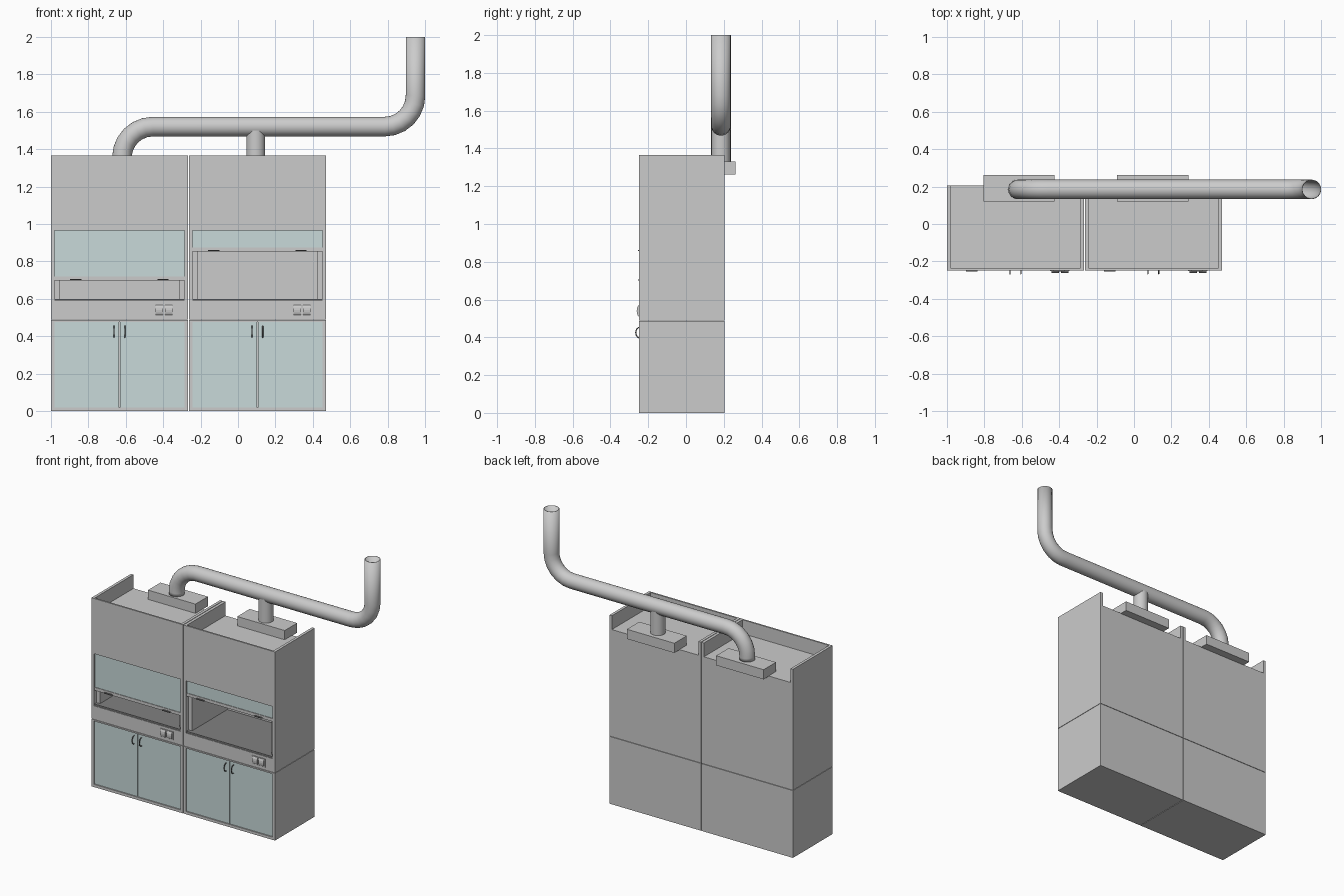
import bpy, bmesh
from math import sin, cos, pi
from mathutils import Vector

if "Cube" in bpy.data.objects:
    bpy.data.objects.remove(bpy.data.objects["Cube"])


def material(name, color):
    m = bpy.data.materials.new(name)
    m.diffuse_color = color
    m.use_nodes = True
    m.node_tree.nodes["Principled BSDF"].inputs["Base Color"].default_value = m.diffuse_color
    return m


GLASS = material("pale_glass", (0.58, 0.70, 0.70, 1))
DARK = material("dark_worktop", (0.22, 0.22, 0.22, 1))
METAL = material("dark_handle", (0.18, 0.18, 0.18, 1))


def finish(name, bm, mat=None, smooth=False):
    bmesh.ops.recalc_face_normals(bm, faces=bm.faces)
    me = bpy.data.meshes.new(name)
    bm.to_mesh(me)
    bm.free()
    ob = bpy.data.objects.new(name, me)
    bpy.context.collection.objects.link(ob)
    if mat:
        me.materials.append(mat)
    if smooth:
        bpy.ops.object.select_all(action='DESELECT')
        ob.select_set(True)
        bpy.context.view_layer.objects.active = ob
        bpy.ops.object.shade_smooth_by_angle(angle=0.6)
    return ob


def boxes(name, specs, mat=None):
    """One object from boxes given as x0, x1, y0, y1, z0, z1."""
    bm = bmesh.new()
    for x0, x1, y0, y1, z0, z1 in specs:
        vs = bmesh.ops.create_cube(bm, size=1)["verts"]
        for v in vs:
            v.co = Vector(((x0 + x1) / 2 + v.co.x * (x1 - x0),
                           (y0 + y1) / 2 + v.co.y * (y1 - y0),
                           (z0 + z1) / 2 + v.co.z * (z1 - z0)))
    return finish(name, bm, mat)


def tube(name, path, r, side, n=24, capped=False, mat=None):
    """Sweep a circle along a planar path; side is the plane normal."""
    bm = bmesh.new()
    path = [Vector(p) for p in path]
    side = Vector(side)
    rings = []
    for i, p in enumerate(path):
        a = (path[i] - path[i - 1]).normalized() if i else None
        b = (path[i + 1] - p).normalized() if i < len(path) - 1 else None
        t = ((a or b) + (b or a)).normalized()
        u = t.cross(side)
        u /= (t.dot(a or b))
        rings.append([bm.verts.new(p + r * (cos(2 * pi * k / n) * u + sin(2 * pi * k / n) * side))
                      for k in range(n)])
    for q, s in zip(rings, rings[1:]):
        for k in range(n):
            bm.faces.new((q[k], q[(k + 1) % n], s[(k + 1) % n], s[k]))
    if capped:
        bm.faces.new(rings[0])
        bm.faces.new(rings[-1])
    return finish(name, bm, mat, True)


H, F, B = 0.3665, -0.248, 0.205   # half width, front, back
T = 0.02                          # panel thickness


def fume_hood(tag, cx, sash):
    def part(name, specs, mat=None):
        return boxes(f"{tag}_{name}", [(cx + s[0], cx + s[1], *s[2:]) for s in specs], mat)

    # base cabinet shell and doors
    part("base_cabinet", [(-H, -H + T, F, B, 0, 0.487), (H - T, H, F, B, 0, 0.487),
                          (-H + T, H - T, F, B, 0, T), (-H + T, H - T, F, B, 0.477, 0.487),
                          (-H + T, H - T, B - T, B, T, 0.477)])
    part("cabinet_doors", [(-H + T, -0.002, F + 0.008, F + 0.02, T, 0.477),
                           (0.002, H - T, F + 0.008, F + 0.02, T, 0.477)], GLASS)
    for s in (-1, 1):
        arc = [(cx + s * 0.029, F + 0.008 - 0.026 * sin(pi * k / 8), 0.425 - 0.03 * cos(pi * k / 8))
               for k in range(9)]
        tube(f"{tag}_door_handle", arc, 0.003, (1, 0, 0), 8, True, METAL)

    # upper housing: sides, back, roof, front fascia, sill
    part("hood_housing", [(-H, -H + T, F, B, 0.49, 1.365), (H - T, H, F, B, 0.49, 1.365),
                          (-H + T, H - T, B - T, B, 0.49, 1.265),
                          (-H + T, H - T, F + 0.012, B - T, 1.25, 1.265),
                          (-H + T, H - T, F, F + 0.012, 0.965, 1.365),
                          (-H + T, H - T, F, F + 0.015, 0.49, 0.588)])
    # work chamber
    part("worktop", [(-H + T, H - T, F + 0.004, B - T, 0.588, 0.6)], DARK)
    part("chamber_liner", [(-H + T, -H + T + 0.028, F + 0.03, B - T, 0.6, 0.97),
                           (H - T - 0.028, H - T, F + 0.03, B - T, 0.6, 0.97),
                           (-H + T, H - T, F + 0.03, B - T, 0.97, 0.98)])
    # sliding sash with bottom rail and two grips
    part("sash_glass", [(-H + T, H - T, F + 0.01, F + 0.018, sash + 0.02, 0.967)], GLASS)
    part("sash_rail", [(-H + T, H - T, F + 0.006, F + 0.022, sash, sash + 0.022)])
    part("sash_grips", [(x - 0.03, x + 0.03, F - 0.005, F + 0.008, sash + 0.003, sash + 0.009)
                        for x in (-0.233, 0.233)], METAL)
    # socket plate with two domed covers
    part("socket_plate", [(0.185, 0.29, F - 0.004, F + 0.002, 0.51, 0.57)])
    for x in (0.212, 0.263):
        arc = [(F - 0.003 - 0.01 * sin(pi * k / 6), 0.54 - 0.027 * cos(pi * k / 6)) for k in range(7)]
        bm = bmesh.new()
        ends = [[bm.verts.new((cx + x + d, y, z)) for y, z in arc] for d in (-0.02, 0.02)]
        for k in range(7):
            j = (k + 1) % 7
            bm.faces.new((ends[0][k], ends[0][j], ends[1][j], ends[1][k]))
        for e in ends:
            bm.faces.new(e)
        finish(f"{tag}_socket_cover", bm)


fume_hood("left_hood", -0.6335, 0.698)
fume_hood("right_hood", 0.1035, 0.853)

# exhaust plenum boxes
boxes("left_plenum", [(-0.805, -0.425, 0.12, 0.262, 1.262, 1.332)])
boxes("right_plenum", [(-0.09, 0.29, 0.12, 0.262, 1.262, 1.332)])

# main duct with two bends, open at the top
Y, Z, R = 0.185, 1.52, 0.165
path = [(-0.62, Y, 1.33)]
path += [(-0.62 + R - R * cos(k * pi / 12), Y, Z - R + R * sin(k * pi / 12)) for k in range(7)]
path += [(0.948 - R + R * sin(k * pi / 12), Y, Z + R - R * cos(k * pi / 12)) for k in range(7)]
path += [(0.948, Y, 2.0)]
duct = tube("exhaust_duct", path, 0.052, (0, 1, 0))
wall = duct.modifiers.new("wall", 'SOLIDIFY')
wall.thickness = 0.004
wall.offset = -1

# branch duct from the right hood
tube("branch_duct", [(0.095, Y, 1.33), (0.095, Y, 1.5)], 0.05, (0, 1, 0))
